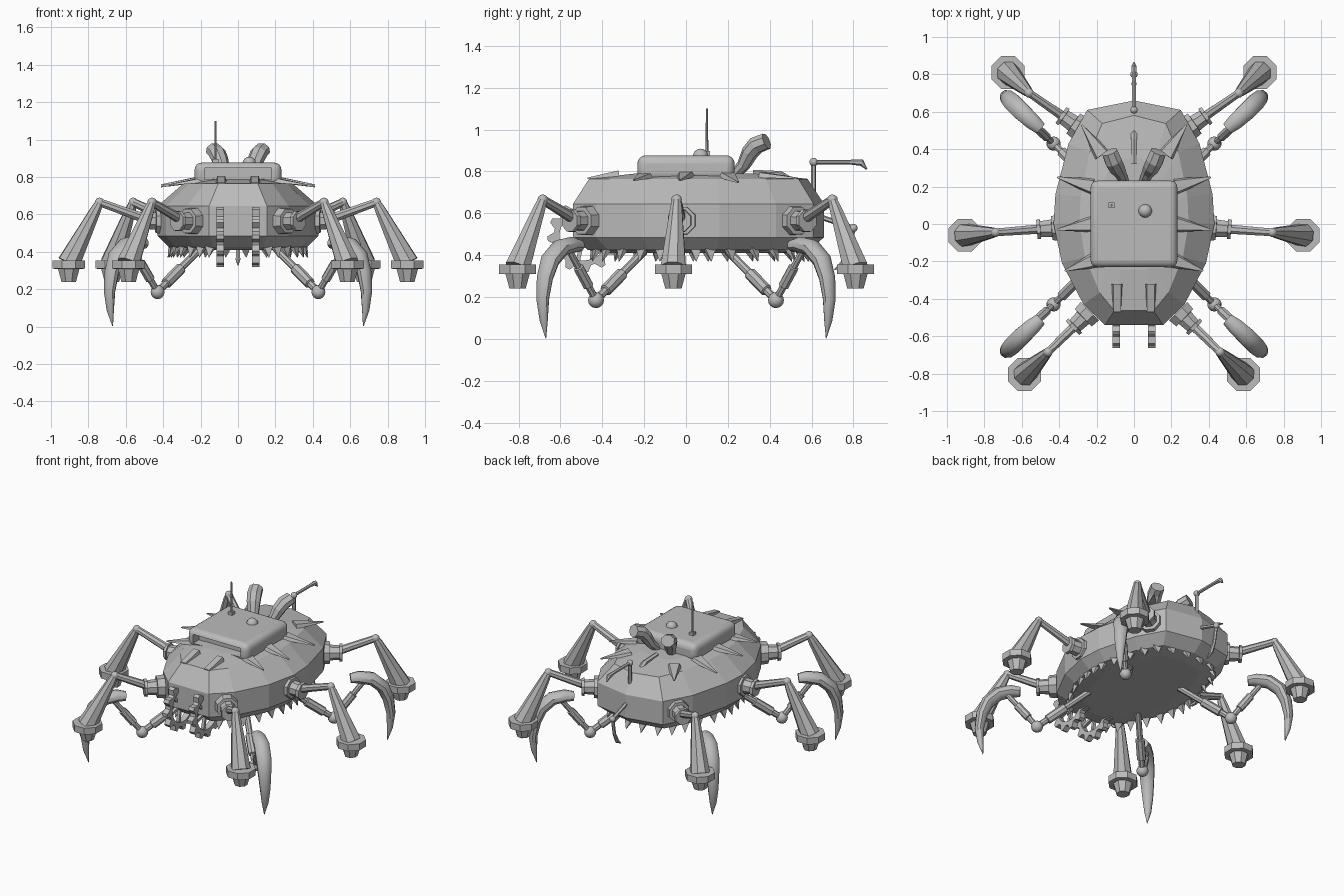
import bpy, bmesh, math
from mathutils import Vector

if "Cube" in bpy.data.objects:
    bpy.data.objects.remove(bpy.data.objects["Cube"])

grey = bpy.data.materials.new("plain_grey")
grey.diffuse_color = (0.5, 0.5, 0.5, 1)
grey.use_nodes = True
grey.node_tree.nodes["Principled BSDF"].inputs["Base Color"].default_value = grey.diffuse_color


def finish(bm, name, smooth=False):
    bmesh.ops.recalc_face_normals(bm, faces=bm.faces)
    me = bpy.data.meshes.new(name)
    bm.to_mesh(me)
    bm.free()
    me.materials.append(grey)
    ob = bpy.data.objects.new(name, me)
    bpy.context.collection.objects.link(ob)
    if smooth:
        for o in bpy.context.selected_objects:
            o.select_set(False)
        bpy.context.view_layer.objects.active = ob
        ob.select_set(True)
        bpy.ops.object.shade_smooth_by_angle(angle=math.radians(40))
    return ob


def loft(name, rings, smooth=False):
    """Skin a list of equal-length point rings and cap both ends."""
    bm = bmesh.new()
    vs = [[bm.verts.new(p) for p in r] for r in rings]
    n = len(rings[0])
    for a, b in zip(vs, vs[1:]):
        for i in range(n):
            bm.faces.new((a[i], a[(i + 1) % n], b[(i + 1) % n], b[i]))
    bm.faces.new(vs[0])
    bm.faces.new(vs[-1])
    return finish(bm, name, smooth)


def tube(name, path, radii, n=8, flat=1.0, smooth=False):
    """Sweep an n-gon along a path; flat scales the vertical axis of the section."""
    P = [Vector(p) for p in path]
    rings = []
    side = None
    for i, p in enumerate(P):
        t = (P[min(i + 1, len(P) - 1)] - P[max(i - 1, 0)]).normalized()
        if side is None:
            side = t.cross(Vector((0, 0, 1)))
            if side.length < 0.01:
                side = Vector((1, 0, 0))
        side = (side - t * side.dot(t)).normalized()
        up = side.cross(t)
        r = radii[i]
        rings.append([p + side * r * math.cos(2 * math.pi * (k + .5) / n)
                      + up * r * flat * math.sin(2 * math.pi * (k + .5) / n) for k in range(n)])
    return loft(name, rings, smooth)


def ball(name, c, r):
    bm = bmesh.new()
    bmesh.ops.create_uvsphere(bm, u_segments=14, v_segments=8, radius=r)
    bmesh.ops.translate(bm, verts=bm.verts, vec=c)
    return finish(bm, name, True)


def box(name, c, s):
    bm = bmesh.new()
    bmesh.ops.create_cube(bm, size=1)
    bmesh.ops.scale(bm, verts=bm.verts, vec=s)
    bmesh.ops.translate(bm, verts=bm.verts, vec=c)
    return finish(bm, name)


def plate(name, base, tip, w, thick=0.03, tipw=0.0):
    """Wedge-shaped armour spike: broad at the base, narrow at the tip."""
    b, t = Vector(base), Vector(tip)
    d = (t - b).normalized()
    s = d.cross(Vector((0, 0, 1)))
    s = s.normalized() if s.length > 0.01 else Vector((1, 0, 0))
    u = s.cross(d)
    e = max(tipw, 0.004)
    r0 = [b - s * w, b + s * w, b + s * w * .7 + u * thick, b - s * w * .7 + u * thick]
    r1 = [t - s * e, t + s * e, t + s * e + u * .006, t - s * e + u * .006]
    return loft(name, [r0, r1])


# faceted hull
half = [(.155, -.54), (.27, -.43), (.385, -.21), (.43, 0), (.42, .16), (.35, .43), (.25, .61)]
outline = half + [(0, .66)] + [(-x, y) for x, y in reversed(half)]
levels = [(.41, .62, .72), (.425, .86, .88), (.485, 1, 1), (.645, 1, 1), (.765, .68, .87), (.79, .45, .5)]
loft("hull", [[(x * sx, .05 + (y - .05) * sy, z) for x, y in outline] for z, sx, sy in levels])

# cabin with a recessed front window
cab = box("cabin", (0, 0, .815), (.465, .465, .125))
bev = cab.modifiers.new("round", 'BEVEL')
bev.width, bev.segments = .04, 4
cutter = box("window_cutter", (0, -.22, .818), (.36, .1, .06))
cutter.hide_render = True
cutter.hide_viewport = True
cut = cab.modifiers.new("window", 'BOOLEAN')
cut.object, cut.operation, cut.solver = cutter, 'DIFFERENCE', 'EXACT'
bpy.context.view_layer.objects.active = cab
cab.select_set(True)
bpy.ops.object.shade_smooth_by_angle(angle=math.radians(35))

# roof details
ball("roof_dome", (.06, .07, .872), .037)
box("antenna_base", (-.12, .1, .885), (.03, .03, .025))
tube("antenna", [(-.12, .1, .88), (-.12, .1, 1.1)], [.007, .005], 6)

for sx in (-1, 1):
    # exhaust horns
    tube("exhaust_horn", [(sx * .05, .225, .775), (sx * .075, .275, .83), (sx * .095, .305, .89),
                          (sx * .11, .335, .925), (sx * .13, .385, .945)],
         [.025, .035, .045, .048, .045], 8, .9)
    # hood flaps and top armour spikes
    plate("hood_flap", (sx * .09, -.32, .775), (sx * .09, -.47, .765), .03, .03, .02)
    for b, t in [((.2, -.19, .77), (.37, -.25, .755)), ((.22, .0, .775), (.41, -.03, .755)),
                 ((.22, .2, .77), (.41, .25, .745)), ((.17, .37, .77), (.28, .53, .765))]:
        plate("armour_spike", (sx * b[0], b[1], b[2]), (sx * t[0], t[1], t[2]), .045, .025)
    # toothed digging wheels
    teeth, bm = 12, bmesh.new()
    outer, inner = [], []
    for k in range(teeth * 4):
        a = 2 * math.pi * k / (teeth * 4)
        r = .172 if k % 4 < 2 else .142
        outer.append((r * math.cos(a), r * math.sin(a)))
        inner.append((.115 * math.cos(a), .115 * math.sin(a)))
    loops = [[bm.verts.new((sx * .095 + dx, -.49 + p, .49 + q)) for p, q in ring]
             for ring, dx in ((outer, -.02), (outer, .02), (inner, .02), (inner, -.02))]
    N = teeth * 4
    for j in range(4):
        A, B = loops[j], loops[(j + 1) % 4]
        for i in range(N):
            bm.faces.new((A[i], A[(i + 1) % N], B[(i + 1) % N], B[i]))
    finish(bm, "digging_wheel")
    for k in range(3):
        a = math.pi * k / 3 + .3
        d = Vector((0, math.cos(a), math.sin(a))) * .12
        c = Vector((sx * .095, -.49, .49))
        tube("wheel_spoke", [c - d, c + d], [.014, .014], 4)

# hanging spikes under the rim
n = len(outline)
for i in range(n):
    a, b = Vector(outline[i]), Vector(outline[(i + 1) % n])
    if a.y < -.5 and b.y < -.5:
        continue
    for f in (.3, .8):
        p = a.lerp(b, f)
        x, y = p.x * .86, .05 + (p.y - .05) * .88
        tube("rim_spike", [(x * .95, y * .95, .45), (x * 1.02, y * 1.02, .37)], [.05, .002], 4, .5)

# walking legs: hip, knee, foot
legs = [((.25, -.48), (.46, -.685), (.585, -.805)),
        ((.41, -.02), (.74, -.045), (.905, -.06)),
        ((.30, .52), (.56, .70), (.674, .81))]
for sx in (-1, 1):
    for h, k, f in legs:
        hip = Vector((sx * h[0], h[1], .565))
        knee = Vector((sx * k[0], k[1], .665))
        foot = Vector((sx * f[0], f[1], .34))
        d = Vector((knee.x - hip.x, knee.y - hip.y, 0)).normalized()
        s = hip - d * .02
        tube("hip_joint", [s, s + d * .05, s + d * .051, s + d * .11, s + d * .111, s + d * .13],
             [.075, .07, .05, .045, .058, .055], 8)
        tube("upper_leg", [hip + d * .08 + Vector((0, 0, .01)), knee], [.027, .022], 8)
        ball("knee", knee, .025)
        tube("lower_leg", [knee, knee.lerp(foot, .12), foot], [.022, .03, .064], 8)
        z = Vector((0, 0, 1))
        tube("foot", [foot + z * .015, foot - z * .03, foot - z * .031, foot - z * .1],
             [.095, .095, .062, .042], 8)
    # tusk arms at the four corners
    for sy in (-1, 1):
        def P(x, y, z):
            return Vector((sx * x, sy * y, z))
        a, e, t = P(.2, .2, .42), P(.43, .43, .185), P(.58, .57, .445)
        tube("inner_arm", [a, a.lerp(e, .45), a.lerp(e, .46), a.lerp(e, .8), a.lerp(e, .81), e],
             [.02, .02, .03, .03, .02, .02], 8)
        ball("elbow", e, .038)
        tube("outer_arm", [e, e.lerp(t, .25), e.lerp(t, .26), e.lerp(t, .6), e.lerp(t, .61), t],
             [.018, .018, .026, .026, .017, .017], 8)
        tube("tusk", [P(.50, .51, .445), P(.54, .545, .45), P(.60, .60, .435), P(.65, .65, .375),
                      P(.675, .675, .29), P(.687, .685, .19), P(.683, .68, .09), P(.67, .67, .003)],
             [.035, .045, .05, .05, .043, .034, .022, .002], 10, .85, True)

# rear manipulator arms
tube("tail_base", [(0, .32, .79), (0, .45, .785), (0, .61, .69)], [.018, .018, .016], 6)
tube("upper_tail", [(0, .61, .68), (0, .61, .845)], [.012, .012], 6)
ball("tail_joint", (0, .61, .845), .02)
tube("tail_hook", [(0, .61, .845), (0, .78, .845), (0, .84, .842), (0, .865, .81)],
     [.011, .011, .016, .003], 6)
tube("lower_tail", [(0, .62, .59), (0, .80, .53)], [.013, .012], 6)
ball("lower_tail_joint", (0, .80, .53), .02)
tube("lower_hook", [(0, .80, .53), (0, .78, .42), (0, .75, .36), (0, .71, .33)],
     [.011, .011, .014, .003], 6)
